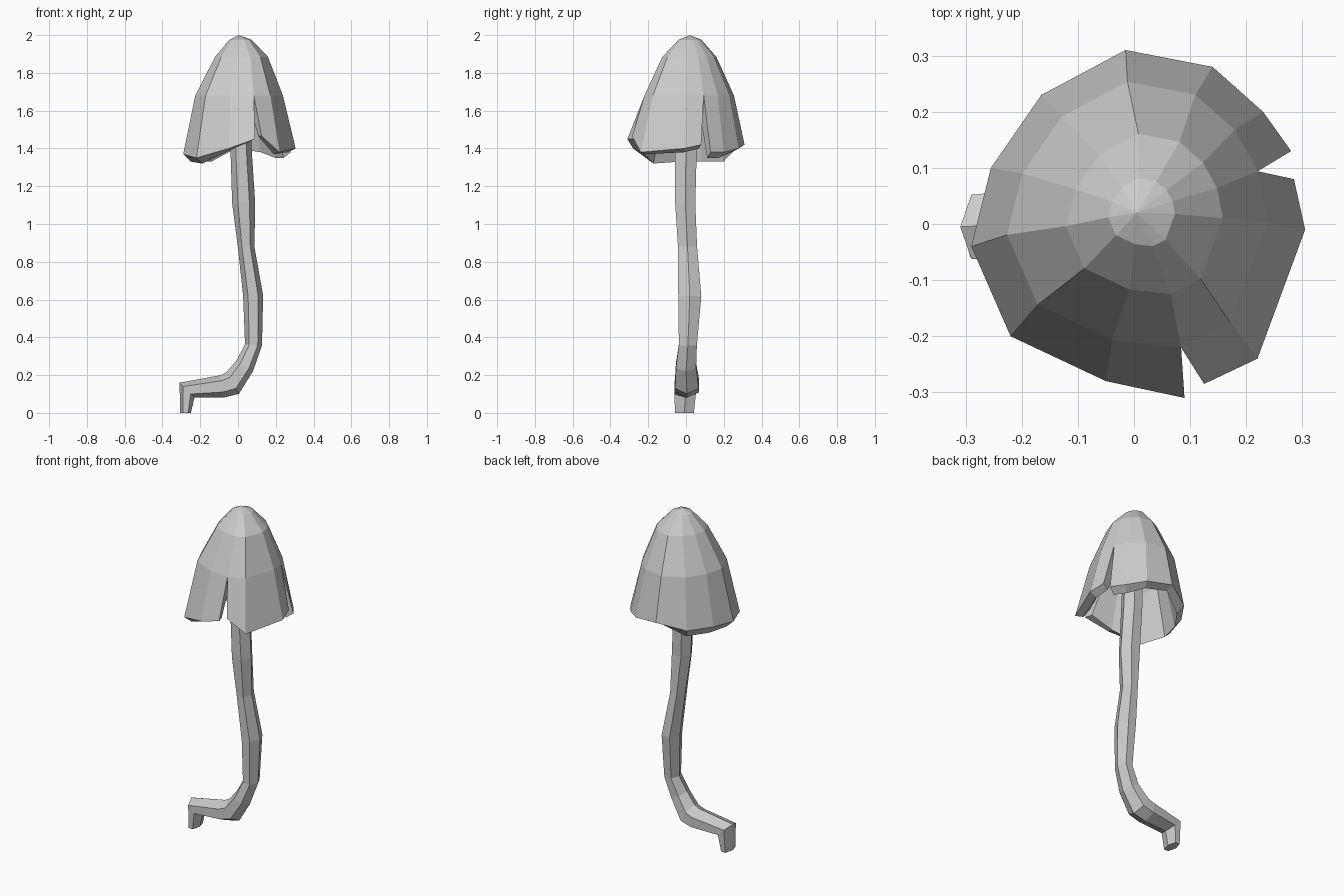
import bpy, bmesh, math


def finish(name, bm):
    bmesh.ops.remove_doubles(bm, verts=bm.verts, dist=0.0005)
    bmesh.ops.recalc_face_normals(bm, faces=bm.faces)
    mesh = bpy.data.meshes.new(name)
    bm.to_mesh(mesh)
    bm.free()
    obj = bpy.data.objects.new(name, mesh)
    bpy.context.collection.objects.link(obj)
    return obj


# Stem: six-sided tube along a crooked path: x, y, z, section tilt, in-plane radius, y radius
path = [
    (-0.278, -0.008, 0.000, 0, 0.028, 0.052),
    (-0.270, -0.005, 0.120, -45, 0.056, 0.060),
    (-0.085, 0.005, 0.140, -84, 0.060, 0.068),
    (-0.028, 0.005, 0.158, -60, 0.066, 0.066),
    (0.036, 0.000, 0.250, -32, 0.052, 0.056),
    (0.082, 0.010, 0.360, -5, 0.045, 0.050),
    (0.080, 0.020, 0.620, 0, 0.053, 0.064),
    (0.043, 0.008, 0.880, 0, 0.044, 0.053),
    (0.030, -0.004, 1.110, 0, 0.061, 0.056),
    (0.016, 0.000, 1.400, 0, 0.056, 0.060),
    (0.012, 0.005, 1.800, 0, 0.050, 0.050),
]
bm = bmesh.new()
rings = []
for x, y, z, tilt, r, ry in path:
    t = math.radians(tilt)
    ring = []
    for k in range(6):
        a = k * math.tau / 6
        c, s = r * math.cos(a), ry * 1.1 * math.sin(a)
        ring.append(bm.verts.new((x + c * math.cos(t), y + s, z + c * math.sin(t))))
    rings.append(ring)
for a, b in zip(rings, rings[1:]):
    for k in range(6):
        j = (k + 1) % 6
        bm.faces.new((a[k], a[j], b[j], b[k]))
bm.faces.new(rings[0])
bm.faces.new(rings[-1])
finish("stem", bm)

# Cap rim, clockwise from the left: x, y, z, drop of the curled lip
rim = [
    (-0.290, -0.04, 1.37, 0.04), (-0.255, 0.10, 1.38, 0.05),
    (-0.165, 0.23, 1.38, 0.05), (-0.015, 0.31, 1.42, 0.02),
    (0.140, 0.28, 1.40, 0.02), (0.230, 0.20, 1.38, 0.03),
    (0.280, 0.13, 1.38, 0.03), (0.285, 0.08, 1.42, 0.02),
    (0.305, -0.01, 1.40, 0.02), (0.220, -0.24, 1.38, 0.01),
    (0.125, -0.285, 1.465, 0.00), (0.090, -0.31, 1.45, 0.00),
    (-0.050, -0.28, 1.40, 0.01), (-0.220, -0.20, 1.35, 0.03),
]
slits = (6, 10)  # splits lie between these rim points and the next
n = len(rim)
# Rings of the shell: scale, x shift, y shift, height (None = follows rim)
shell = [(0.20, 0.012, 0.02, 1.975), (0.47, 0.015, 0.015, 1.885),
         (0.78, 0.0, 0.012, 1.68), (1, 0, 0, None), (0.86, 0, 0, None),
         (0.64, 0.0, 0.005, 1.60), (0.32, 0.01, 0.01, 1.80)]
bm = bmesh.new()
cols = []
for i, (x, y, z, drop) in enumerate(rim):
    col = []
    for j, (s, dx, dy, h) in enumerate(shell):
        px, py = x, y
        # close each split above the mid ring and inside the hollow
        if j not in (3, 4):
            other = rim[i + 1] if i in slits else rim[i - 1] if i - 1 in slits else None
            if other:
                px, py = (x + other[0]) / 2, (y + other[1]) / 2
        if h is None:
            h = z if j == 3 else z - drop
        col.append(bm.verts.new((px * s + dx, py * s + dy, h)))
    cols.append(col)
apex = bm.verts.new((0.005, 0.02, 2.0))
for i in range(n):
    a, b = cols[i], cols[(i + 1) % n]
    if i in slits:
        for c in (a, b):  # walls of the split
            bm.faces.new((c[2], c[3], c[4], c[5]))
        continue
    bm.faces.new((apex, a[0], b[0]))
    for j in range(len(shell) - 1):
        bm.faces.new((a[j], b[j], b[j + 1], a[j + 1]))
bm.faces.new([cols[i][-1] for i in range(n) if i not in slits])
finish("cap", bm)
